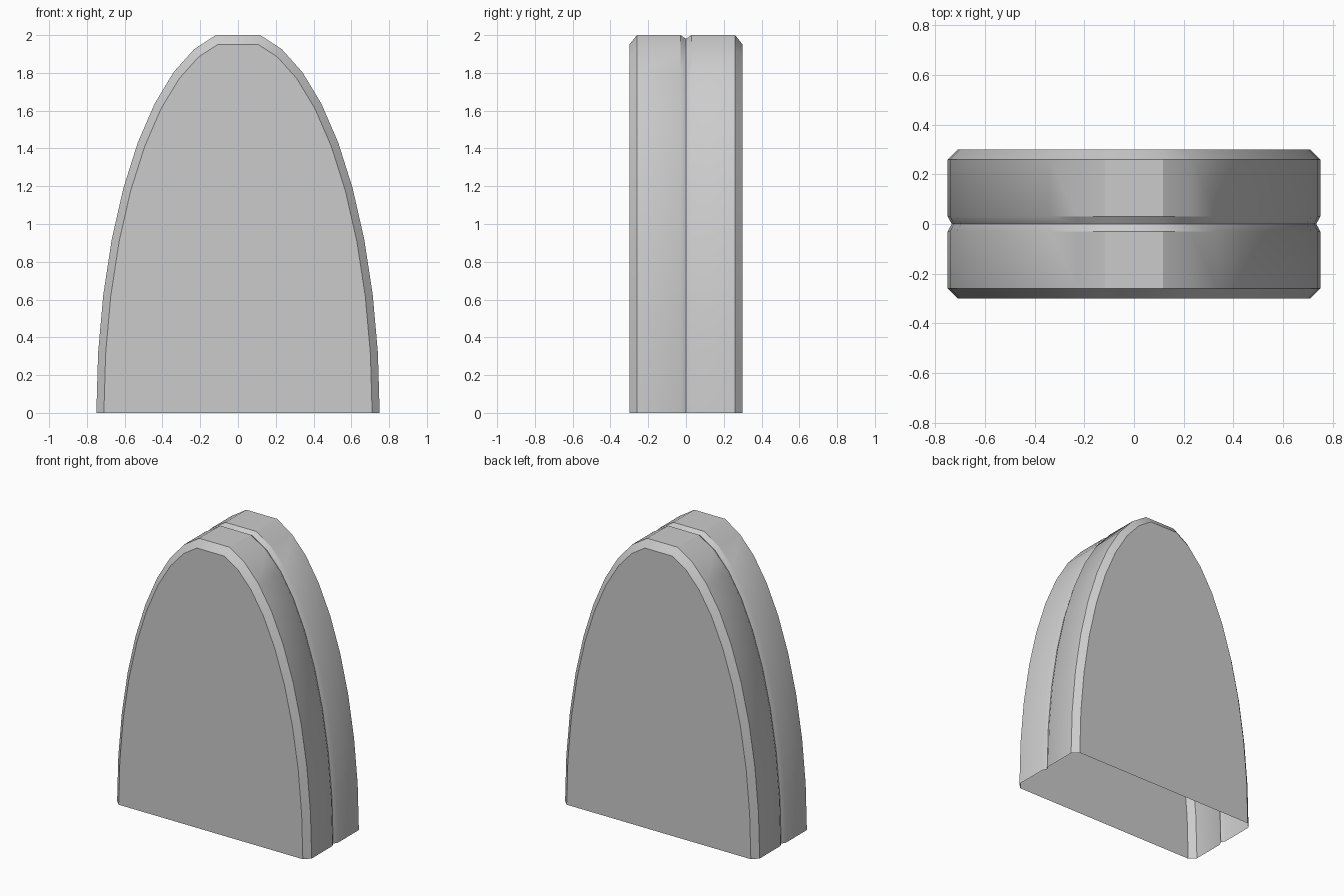
import bpy, bmesh, math
from mathutils import Vector

if "Cube" in bpy.data.objects:
    bpy.data.objects.remove(bpy.data.objects["Cube"])

STRETCH = 1.25  # insets are deeper along z than along x

# Half-ellipse outline with a flat top; one extra point past each end guides the inset
angles = [a for a in range(-9, 190, 9) if a != 90]
outline = [Vector((0.75 * math.cos(math.radians(a)),
                   2.025 / STRETCH * math.sin(math.radians(a)))) for a in angles]


def inset(depth):
    """Outline moved inwards by depth, mitred at each corner."""
    ring = []
    for p, q, r in zip(outline, outline[1:], outline[2:]):
        a, b = (q - p).normalized(), (r - q).normalized()
        n1, n2 = Vector((a.y, -a.x)), Vector((b.y, -b.x))
        m = q - (n1 + n2) * depth / (1 + n1.dot(n2))
        ring.append((m.x, m.y * STRETCH))
    return ring


# Cross-section through the thickness: chamfered rims and a central V groove
section = [(-0.3, 0.04), (-0.26, 0), (-0.03, 0), (0, 0.016),
           (0.03, 0), (0.26, 0), (0.3, 0.04)]

bm = bmesh.new()
rings = [[bm.verts.new((x, y, z)) for x, z in inset(d)] for y, d in section]

# Curved wall, open at the bottom
for r0, r1 in zip(rings, rings[1:]):
    for i in range(len(r0) - 1):
        bm.faces.new((r0[i], r0[i + 1], r1[i + 1], r1[i]))

# Flat front and back panels
bm.faces.new(rings[0])
bm.faces.new(rings[-1][::-1])
bmesh.ops.recalc_face_normals(bm, faces=bm.faces)
front = min(bm.faces, key=lambda f: f.calc_center_median().y)
if front.normal.y > 0:
    bmesh.ops.reverse_faces(bm, faces=bm.faces)

mesh = bpy.data.meshes.new("arched_shell")
bm.to_mesh(mesh)
bm.free()
shell = bpy.data.objects.new("arched_shell", mesh)
bpy.context.collection.objects.link(shell)
bpy.context.view_layer.objects.active = shell
shell.select_set(True)
bpy.ops.object.shade_smooth_by_angle(angle=math.radians(30))
